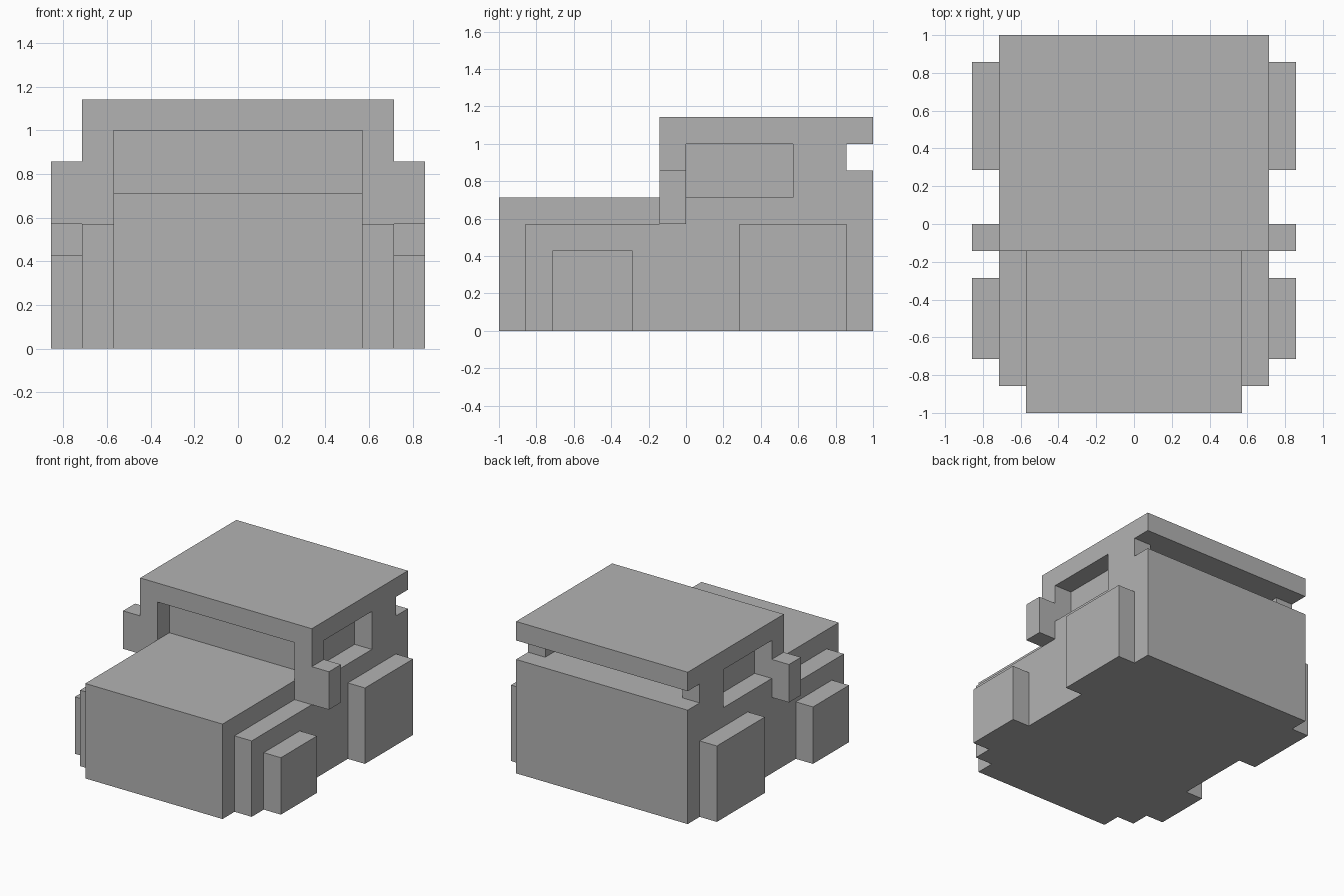
import bpy
import bmesh

U = 1 / 7  # one block of the grid

if "Cube" in bpy.data.objects:
    bpy.data.objects.remove(bpy.data.objects["Cube"], do_unlink=True)

grey = bpy.data.materials.new("plain_grey")
grey.use_nodes = True
colour = (0.45, 0.45, 0.45, 1)
grey.diffuse_color = colour
grey.node_tree.nodes["Principled BSDF"].inputs["Base Color"].default_value = colour


def prism(name, profile, x0, x1):
    """Extrude a (y, z) outline from x0 to x1, all in blocks."""
    bm = bmesh.new()
    face = bm.faces.new([bm.verts.new((x0 * U, y * U, z * U)) for y, z in profile])
    new = bmesh.ops.extrude_face_region(bm, geom=[face])["geom"]
    moved = [v for v in new if isinstance(v, bmesh.types.BMVert)]
    bmesh.ops.translate(bm, verts=moved, vec=((x1 - x0) * U, 0, 0))
    bmesh.ops.recalc_face_normals(bm, faces=bm.faces)
    mesh = bpy.data.meshes.new(name)
    bm.to_mesh(mesh)
    bm.free()
    mesh.materials.append(grey)
    obj = bpy.data.objects.new(name, mesh)
    bpy.context.collection.objects.link(obj)
    return obj


def box(name, x, y, z):
    return prism(name, [(y[0], z[0]), (y[1], z[0]), (y[1], z[1]), (y[0], z[1])], *x)


def pair(name, x, y, z):
    """One box on each side."""
    return [box("left_" + name, x, y, z),
            box("right_" + name, (-x[1], -x[0]), y, z)]


def cut(target, cutter):
    cutter.hide_render = True
    mod = target.modifiers.new(cutter.name, "BOOLEAN")
    mod.operation = "DIFFERENCE"
    mod.solver = "EXACT"
    mod.object = cutter
    bpy.context.view_layer.objects.active = target
    bpy.ops.object.modifier_apply(modifier=mod.name)
    bpy.data.objects.remove(cutter, do_unlink=True)


# Cabin with a slot under the rear of the roof
cabin = prism("cabin", [(-1, 0), (7, 0), (7, 6), (6, 6), (6, 7), (7, 7), (7, 8), (-1, 8)], -5, 5)

# Recessed windows
cut(cabin, box("windscreen_cutter", (-4, 4), (-2, 0), (5, 7)))
cut(cabin, box("rear_window_cutter", (-4, 4), (5, 6.5), (6, 7)))
for cutter in pair("window_cutter", (4, 6), (0, 4), (5, 7)):
    cut(cabin, cutter)

# Bonnet and wings
box("bonnet", (-4, 4), (-7, -1), (0, 5))
pair("front_wing", (4, 5), (-6, -1), (0, 4))

# Wheels and mirrors
pair("front_wheel", (5, 6), (-5, -2), (0, 3))
pair("rear_wheel", (5, 6), (2, 6), (0, 4))
pair("mirror", (5, 6), (-1, 0), (4, 6))
